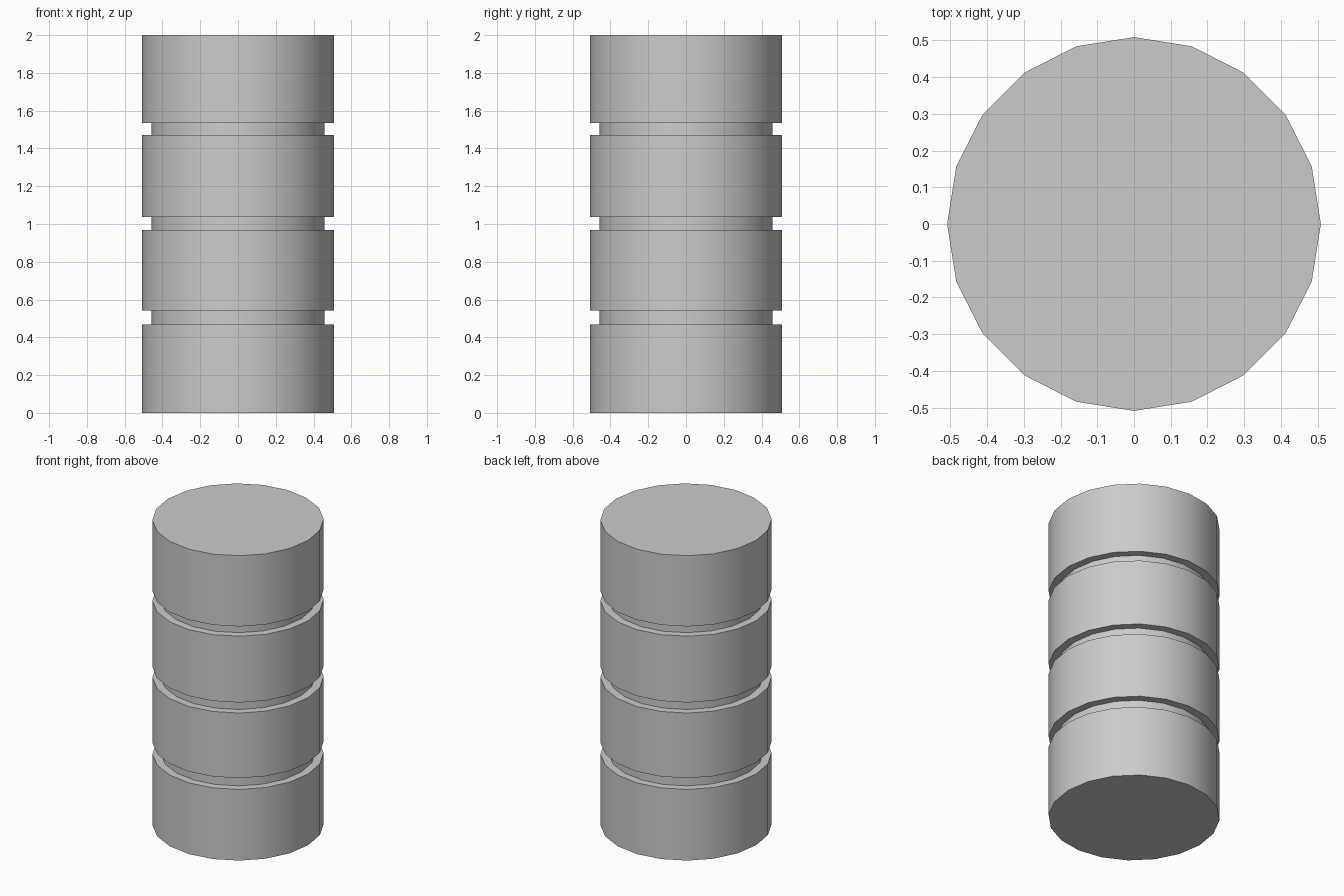
import bpy, bmesh, math

if "Cube" in bpy.data.objects:
    bpy.data.objects.remove(bpy.data.objects["Cube"])

SIDES = 20
R_OUT, R_IN = 0.509, 0.459
GROOVES = [(0.467, 0.541), (0.968, 1.037), (1.472, 1.536)]  # bottom and top of each groove

# Side profile (radius, height), stepping in at each groove
profile = [(R_OUT, 0.0)]
for low, high in GROOVES:
    profile += [(R_OUT, low), (R_IN, low), (R_IN, high), (R_OUT, high)]
profile.append((R_OUT, 2.0))

# Grooved column: the profile swept around z and capped at both ends
bm = bmesh.new()
rings = []
for r, z in profile:
    angles = [2 * math.pi * i / SIDES for i in range(SIDES)]
    rings.append([bm.verts.new((r * math.cos(a), r * math.sin(a), z)) for a in angles])
for a, b in zip(rings, rings[1:]):
    for i in range(SIDES):
        j = (i + 1) % SIDES
        bm.faces.new((a[i], a[j], b[j], b[i]))
bm.faces.new(rings[0][::-1])
bm.faces.new(rings[-1])

mesh = bpy.data.meshes.new("grooved_column")
bm.to_mesh(mesh)
bm.free()
column = bpy.data.objects.new("grooved_column", mesh)
bpy.context.collection.objects.link(column)

# Smooth round sides, sharp rims
bpy.context.view_layer.objects.active = column
column.select_set(True)
bpy.ops.object.shade_smooth_by_angle(angle=math.radians(30))
